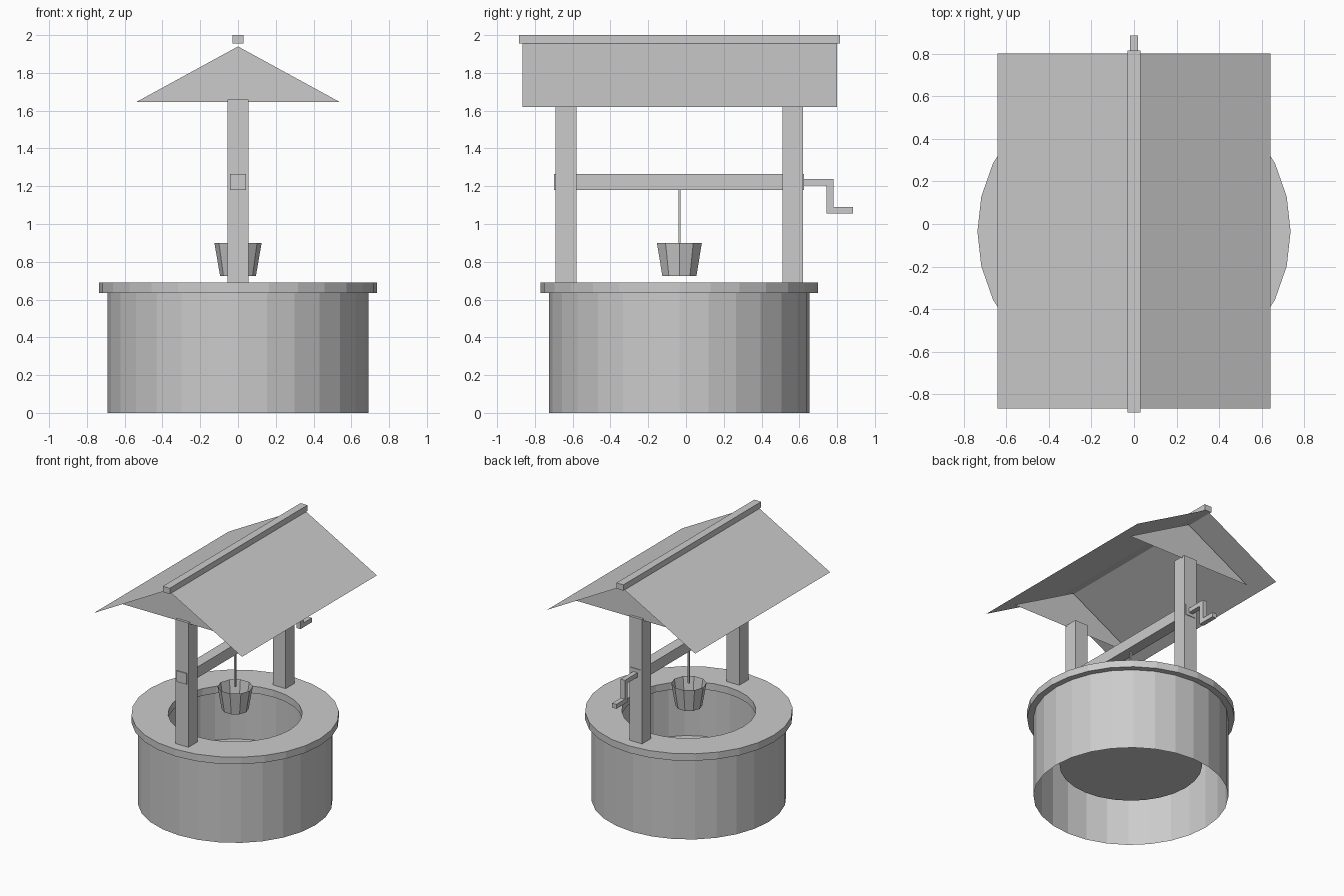
import bpy, bmesh, math
from mathutils import Matrix, Vector

if "Cube" in bpy.data.objects:
    bpy.data.objects.remove(bpy.data.objects["Cube"])

CY = -0.035          # the well axis sits slightly forward of the crank
SIDES = 28

grey = bpy.data.materials.new("stone_grey")
grey.diffuse_color = (0.6, 0.6, 0.6, 1)
grey.use_nodes = True
grey.node_tree.nodes["Principled BSDF"].inputs["Base Color"].default_value = grey.diffuse_color


def finish(name, bm, normals=True):
    if normals:
        bmesh.ops.recalc_face_normals(bm, faces=bm.faces)
    me = bpy.data.meshes.new(name)
    bm.to_mesh(me)
    bm.free()
    me.materials.append(grey)
    ob = bpy.data.objects.new(name, me)
    bpy.context.collection.objects.link(ob)
    return ob


def box(name, *spans):
    """Boxes given as (x0, x1, y0, y1, z0, z1), joined in one object."""
    bm = bmesh.new()
    for x0, x1, y0, y1, z0, z1 in spans:
        m = Matrix.Translation(((x0 + x1) / 2, (y0 + y1) / 2, (z0 + z1) / 2))
        m = m @ Matrix.Diagonal((x1 - x0, y1 - y0, z1 - z0, 1))
        bmesh.ops.create_cube(bm, size=1, matrix=m)
    return finish(name, bm)


def lathe(name, profile, sides, closed=False, cap_last=False):
    """Rings of (radius, z) joined around the well axis."""
    bm = bmesh.new()
    rings = []
    for r, z in profile:
        rings.append([bm.verts.new((r * math.cos(a), CY + r * math.sin(a), z))
                      for a in (2 * math.pi * i / sides for i in range(sides))])
    pairs = list(zip(rings, rings[1:]))
    if closed:
        pairs.append((rings[-1], rings[0]))
    for a, b in pairs:
        for i in range(sides):
            j = (i + 1) % sides
            bm.faces.new((a[i], a[j], b[j], b[i]))
    if cap_last:
        bm.faces.new(rings[-1])
    return finish(name, bm)


def sheet(name, *polys):
    bm = bmesh.new()
    for pts in polys:
        bm.faces.new([bm.verts.new(p) for p in pts])
    return finish(name, bm, normals=False)


# Round wall, stone rim and inner shaft with floor
lathe("outer_wall", [(0.69, 0), (0.69, 0.635)], SIDES)
lathe("rim", [(0.735, 0.635), (0.735, 0.69), (0.475, 0.69), (0.475, 0.635)],
      SIDES, closed=True)
shaft = lathe("inner_shaft", [(0.505, 0.64), (0.505, 0.255)], SIDES, cap_last=True)
shaft.data.flip_normals()

# Posts and gable triangles, front and back
for label, s in (("front", -1), ("back", 1)):
    y = CY + s * 0.60
    box(label + "_post", (-0.055, 0.055, y - 0.055, y + 0.055, 0.67, 1.66))
    g = CY + s * 0.635
    sheet(label + "_gable", [(s * -0.54, g, 1.645), (0, g, 1.94), (s * 0.54, g, 1.645)])

# Roof: two thin slopes and a ridge cap
y0, y1 = -0.865, 0.80
sheet("roof",
      [(0, y0, 1.97), (0.64, y0, 1.62), (0.64, y1, 1.62), (0, y1, 1.97)],
      [(0, y1, 1.97), (-0.64, y1, 1.62), (-0.64, y0, 1.62), (0, y0, 1.97)])
box("ridge_cap", (-0.03, 0.03, -0.885, 0.815, 1.955, 2.0))

# Axle and crank
box("axle", (-0.043, 0.043, -0.698, 0.625, 1.18, 1.265))
w = 0.018
box("crank",
    (-w, w, 0.62, 0.78, 1.203, 1.238),
    (-w, w, 0.745, 0.78, 1.055, 1.203),
    (-w, w, 0.78, 0.885, 1.055, 1.09))

# Rope and open bucket
box("rope", (-0.006, 0.006, CY - 0.006, CY + 0.006, 0.9, 1.2))
bucket = lathe("bucket", [(0.125, 0.9), (0.095, 0.725)], 10, cap_last=True)
